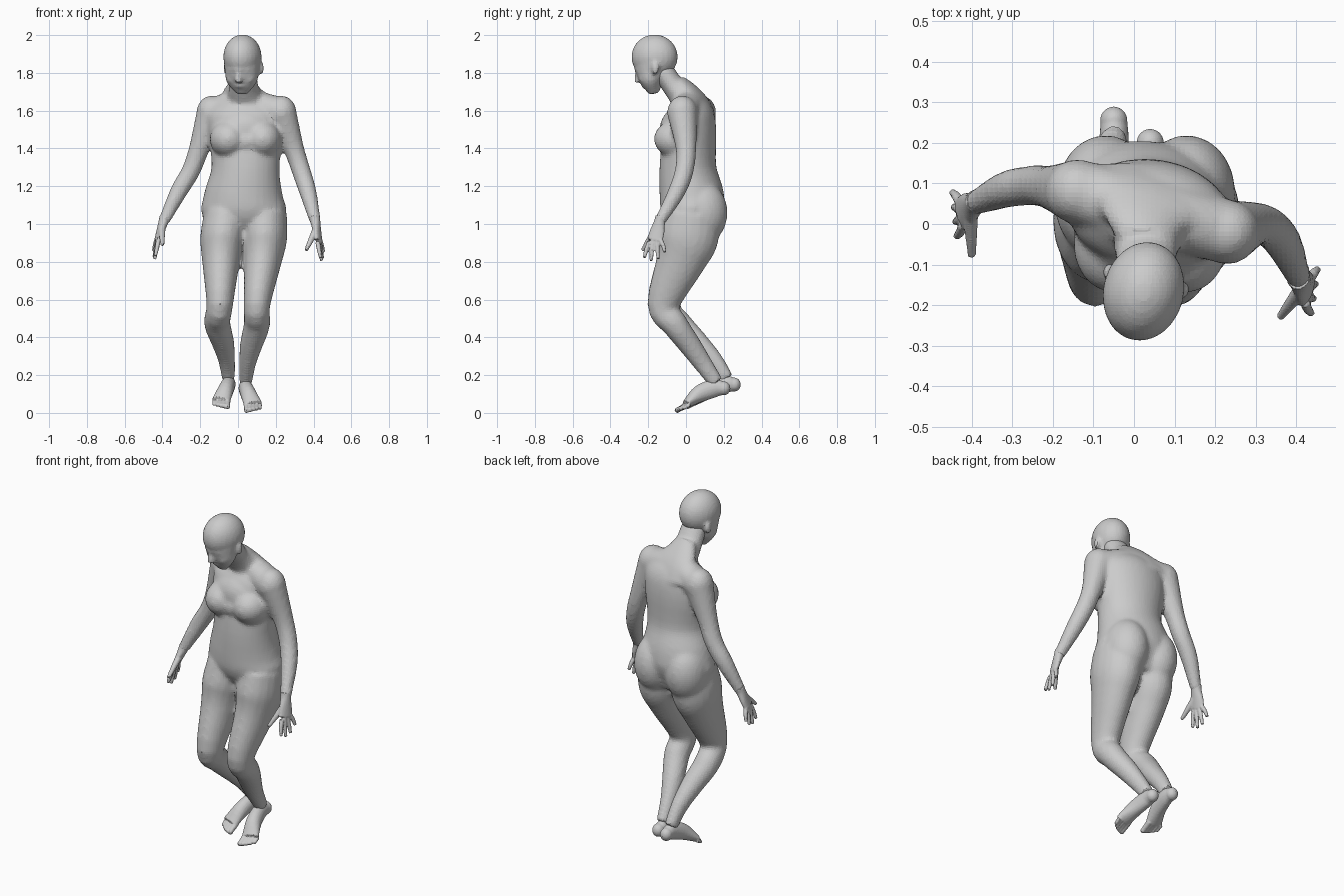
import bpy
import bmesh
import math
from mathutils import Matrix, Vector

default_cube = bpy.data.objects.get("Cube")
if default_cube:
    bpy.data.objects.remove(default_cube, do_unlink=True)

# Single clay colour
clay = bpy.data.materials.new("clay_grey")
clay.use_nodes = True
clay_colour = (0.6, 0.6, 0.6, 1)
clay.diffuse_color = clay_colour
clay.node_tree.nodes["Principled BSDF"].inputs["Base Color"].default_value = clay_colour


def spline(points, steps=4):
    """Smooth path through points of any dimension (Catmull-Rom)."""
    p = [Vector(q) for q in points]
    p = [p[0] * 2 - p[1]] + p + [p[-1] * 2 - p[-2]]
    path = []
    for i in range(1, len(p) - 2):
        before, start, end, after = p[i - 1:i + 3]
        for k in range(steps):
            t = k / steps
            path.append(start + (end - before) * (t / 2)
                        + (before * 2 - start * 5 + end * 4 - after) * (t * t / 2)
                        + (start * 3 - before - end * 3 + after) * (t ** 3 / 2))
    return path + [p[-2]]


def tube(bm, points, side=(1, 0, 0), sides=20):
    """Closed loft; each point is x, y, z, half width, half depth."""
    points = [tuple(q) + (q[3],) if len(q) == 4 else q for q in points]
    path = spline(points)
    centres = [Vector(q[:3]) for q in path]
    rings = []
    for i, q in enumerate(path):
        tangent = centres[min(i + 1, len(path) - 1)] - centres[max(i - 1, 0)]
        tangent.normalize()
        across = Vector(side)
        across = (across - tangent * across.dot(tangent)).normalized()
        depth = tangent.cross(across)
        ring = []
        for k in range(sides):
            angle = math.tau * k / sides
            ring.append(bm.verts.new(centres[i] + across * (q[3] * math.cos(angle))
                                     + depth * (q[4] * math.sin(angle))))
        rings.append(ring)
    for low, high in zip(rings, rings[1:]):
        for k in range(sides):
            n = (k + 1) % sides
            bm.faces.new((low[k], low[n], high[n], high[k]))
    bm.faces.new(rings[0][::-1])
    bm.faces.new(rings[-1])


def blob(bm, centre, radii):
    """Ellipsoid mass."""
    matrix = Matrix.Translation(centre) @ Matrix.Diagonal((*radii, 1))
    bmesh.ops.create_uvsphere(bm, u_segments=24, v_segments=16, radius=1, matrix=matrix)


def finish(name, bm, voxel, smoothing):
    """Fuse the overlapping masses into one skin and soften the joins."""
    bmesh.ops.recalc_face_normals(bm, faces=bm.faces)
    mesh = bpy.data.meshes.new(name)
    bm.to_mesh(mesh)
    bm.free()
    obj = bpy.data.objects.new(name, mesh)
    bpy.context.scene.collection.objects.link(obj)
    fuse = obj.modifiers.new("fuse", 'REMESH')
    fuse.mode = 'VOXEL'
    fuse.voxel_size = voxel
    soften = obj.modifiers.new("soften", 'SMOOTH')
    soften.factor = 0.5
    soften.iterations = smoothing
    graph = bpy.context.evaluated_depsgraph_get()
    skin = bpy.data.meshes.new_from_object(obj.evaluated_get(graph))
    obj.modifiers.clear()
    obj.data = skin
    skin.materials.clear()
    skin.materials.append(clay)


# Body: trunk from crotch to collar
body = bmesh.new()
tube(body, [(.03, .06, .93, .1, .09), (.03, .04, 1.05, .22, .16),
            (.03, .03, 1.15, .21, .17), (.04, .01, 1.3, .18, .15),
            (.04, .02, 1.5, .2, .14), (.04, .02, 1.6, .19, .12),
            (.04, .01, 1.68, .1, .06)], side=(1, -.1, 0), sides=32)

# Shoulder yoke with rounded shoulder caps
right_shoulder = Vector((-.14, .08, 1.59))
left_shoulder = Vector((.23, -.02, 1.59))
collar = right_shoulder.lerp(left_shoulder, .5) + Vector((0, 0, .04))
tube(body, [(*joint, .08) for joint in (right_shoulder, collar, left_shoulder)],
     side=(0, 0, 1))
for joint in (right_shoulder, left_shoulder):
    blob(body, joint, (.08, .08, .09))

# Neck and the muscle sloping from it to the shoulders
tube(body, [(.03, -.13, 1.82, .07, .06), (.03, -.06, 1.72, .08, .06),
            (.04, 0, 1.65, .1, .08), (.04, .03, 1.56, .12, .08)])
tube(body, [(.03, -.04, 1.75, .07, .04), (.03, .01, 1.7, .11, .05),
            (.04, .05, 1.64, .17, .06), (.04, .08, 1.56, .18, .07)],
     side=left_shoulder - right_shoulder)

# Chest and seat
blob(body, (.04, -.03, 1.5), (.16, .11, .12))
blob(body, (.04, -.05, 1.44), (.09, .1, .08))
for s in (-1, 1):
    blob(body, (.04 + s * .09, -.05, 1.45), (.1, .12, .1))
    blob(body, (.03 + s * .1, .08, 1.06), (.12, .14, .17))

# Legs, hip to ankle; the right one swings inwards and trails below the knee
left_leg = [(.14, .03, 1.05, .12, .15), (.14, .01, .92, .12, .16),
            (.13, -.03, .8, .1, .13), (.1, -.12, .57, .07, .085),
            (.1, -.06, .47, .07, .07), (.07, .02, .36, .06, .06),
            (.05, .09, .26, .045, .05), (.04, .16, .16, .035, .04)]
right_leg = []
for x, y, z, width, depth in left_leg:
    trail = min(max((.57 - z) / .3, 0), 1)
    lean = max(-.01, (z - .55) * .16)
    right_leg.append((lean - x, y + trail * .055, z + trail * .02, width, depth))
tube(body, left_leg)
tube(body, right_leg)

# Arms, shoulder to wrist, sharing heights and thicknesses
arm_levels = [(1.59, .08), (1.4, .055), (1.28, .05), (1.17, .046), (1.01, .03)]
left_arm = [(.23, -.02), (.295, 0), (.335, -.01), (.37, -.05), (.41, -.14)]
right_arm = [(-.14, .08), (-.205, .09), (-.25, .095), (-.315, .085), (-.395, .05)]
for arm in (left_arm, right_arm):
    tube(body, [spot + level for spot, level in zip(arm, arm_levels)])
finish("body", body, .012, 8)

# Head, built facing forward then turned slightly
head = bmesh.new()
blob(head, (0, -.167, 1.885), (.1, .124, .118))
tube(head, [(0, -.17, 1.88, .1, .11), (0, -.18, 1.81, .09, .09),
            (0, -.18, 1.75, .08, .06), (0, -.17, 1.69, .03, .025)], sides=28)
# Nose, lips and brow
tube(head, [(0, -.26, 1.82, .01), (0, -.26, 1.75, .02)], sides=12)
blob(head, (0, -.22, 1.73), (.03, .02, .01))
tube(head, [(x, abs(x) * .4 - .265, 1.82, .012) for x in (-.05, 0, .05)],
     side=(0, 0, 1), sides=12)
# Cheeks, eyelids and ears
for s in (-1, 1):
    blob(head, (s * .045, -.21, 1.77), (.03, .03, .03))
    blob(head, (s * .036, -.24, 1.795), (.016, .012, .01))
    blob(head, (s * .096, -.14, 1.825), (.014, .02, .035))
bmesh.ops.rotate(head, verts=head.verts, cent=(0, -.14, 0),
                 matrix=Matrix.Rotation(math.radians(-14), 3, 'Z'))
bmesh.ops.translate(head, verts=head.verts, vec=(.03, 0, 0))
finish("head", head, .01, 4)


# Hands: palm, four fanned fingers and a thumb
def hand(name, outward, wrist, index, pinky, thumb_tip):
    wrist, index, pinky, thumb_tip = map(Vector, (wrist, index, pinky, thumb_tip))
    middle = (index + pinky) / 2
    bm = bmesh.new()
    tube(bm, [(*wrist.lerp(middle, -.3), .03, .03), (*wrist, .03, .026),
              (*wrist.lerp(middle, .5), .04, .02), (*middle, .043, .015)],
         side=pinky - index)
    for i, length in enumerate((.085, .105, .1, .07)):
        base = index.lerp(pinky, i / 3)
        tip = base + Vector((outward * .018, (i - 1.6) * .013, -length))
        tube(bm, [(*base.lerp(middle, .2), .013), (*base.lerp(tip, .5), .012),
                  (*tip, .009)], sides=10)
    root = wrist.lerp(index, .35)
    tube(bm, [(*root, .02), (*root.lerp(thumb_tip, .55), .015), (*thumb_tip, .01)],
         sides=10)
    finish(name, bm, .005, 3)


hand("left_hand", 1, (.41, -.14, 1.01), (.42, -.2, .905), (.435, -.13, .92),
     (.36, -.23, .86))
hand("right_hand", -1, (-.395, .05, 1.01), (-.42, -.01, .915), (-.43, .06, .925),
     (-.4, -.08, .89))


# Feet: sole tilted down towards the toes
def foot(name, side, offset):
    bm = bmesh.new()

    def place(x, y, z):
        return Vector((side * x, y, z)) + Vector(offset)

    # Rounded heel, instep and ball
    blob(bm, place(.04, .2, .13), (.034, .035, .037))
    sections = [(.04, .2, .13, .033, .035), (.04, .15, .13, .037, .048),
                (.055, .07, .1, .042, .045), (.08, 0, .045, .049, .022)]
    tube(bm, [(*place(*q[:3]), *q[3:]) for q in sections])
    # Toes, largest on the inside
    for i in range(5):
        t = i / 4
        radius = .017 - t * .005
        x = .046 + t * .07
        tip = place(x, t * t * .036 - .046, .014 + t * .012)
        tube(bm, [(*place(x, .01 + t * .01, .045), radius), (*tip, radius * .8)], sides=10)
        blob(bm, tip, [radius * .85] * 3)
    finish(name, bm, .005, 3)


foot("left_foot", 1, (0, 0, 0))
foot("right_foot", -1, (-.01, .055, .02))
